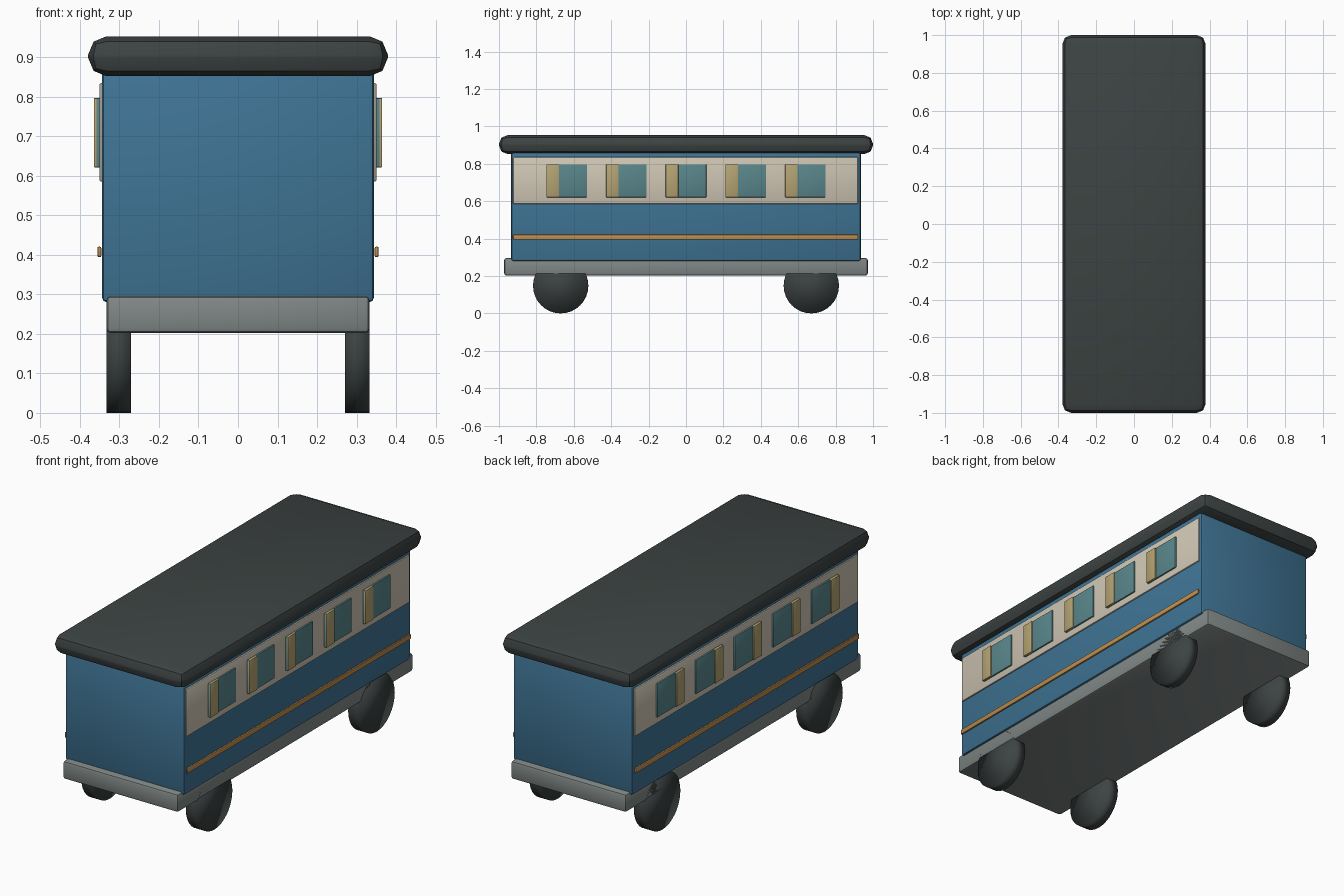
import bpy
import bmesh
import math
from mathutils import Matrix

if "Cube" in bpy.data.objects:
    bpy.data.objects.remove(bpy.data.objects["Cube"])


def material(name, rgb):
    m = bpy.data.materials.new(name)
    m.diffuse_color = (*rgb, 1)
    m.use_nodes = True
    m.node_tree.nodes["Principled BSDF"].inputs["Base Color"].default_value = m.diffuse_color
    return m


BLUE = material("blue paint", (0.05, 0.175, 0.30))
CREAM = material("cream paint", (0.63, 0.57, 0.46))
GREY = material("chassis grey", (0.215, 0.245, 0.238))
DARK = material("dark charcoal", (0.046, 0.056, 0.055))
GLASS = material("teal glass", (0.10, 0.24, 0.26))
CURTAIN = material("tan curtain", (0.46, 0.37, 0.17))
GOLD = material("gold trim", (0.52, 0.27, 0.075))


def finish(name, bm, mat):
    mesh = bpy.data.meshes.new(name)
    bm.to_mesh(mesh)
    bm.free()
    mesh.materials.append(mat)
    ob = bpy.data.objects.new(name, mesh)
    bpy.context.collection.objects.link(ob)
    bpy.ops.object.select_all(action='DESELECT')
    ob.select_set(True)
    bpy.context.view_layer.objects.active = ob
    return ob


def box(name, lo, hi, mat, bevel, segments=2):
    """Bevelled box between two opposite corners."""
    bm = bmesh.new()
    bmesh.ops.create_cube(bm, size=1)
    for v in bm.verts:
        v.co = [l + (c + 0.5) * (h - l) for c, l, h in zip(v.co, lo, hi)]
    bmesh.ops.bevel(bm, geom=bm.edges[:], offset=bevel, segments=segments,
                    profile=0.5, affect='EDGES')
    ob = finish(name, bm, mat)
    bpy.ops.object.shade_smooth_by_angle(angle=math.radians(30))
    return ob


def side_box(name, side, x, y, z, mat, bevel):
    """Box given by ranges on the +x side, mirrored when side is -1."""
    x0, x1 = sorted((side * x[0], side * x[1]))
    return box(name, (x0, y[0], z[0]), (x1, y[1], z[1]), mat, bevel)


def wheel(name, x, y):
    bm = bmesh.new()
    bmesh.ops.create_cone(bm, cap_ends=True, segments=32, radius1=0.148,
                          radius2=0.148, depth=0.062)
    bm.transform(Matrix.Translation((x, y, 0.148)) @ Matrix.Rotation(math.pi / 2, 4, 'Y'))
    finish(name, bm, DARK)
    bpy.ops.object.shade_smooth()


# Main shell: chassis, body and overhanging roof
box("chassis", (-0.333, -0.972, 0.202), (0.333, 0.972, 0.296), GREY, 0.012)
box("body", (-0.344, -0.935, 0.28), (0.344, 0.935, 0.87), BLUE, 0.012)
box("roof", (-0.379, -1.0, 0.852), (0.379, 1.0, 0.953), DARK, 0.046)

for side, label in ((1, "right"), (-1, "left")):
    # Cream window band and gold stripe
    side_box(f"window_band_{label}", side, (0.334, 0.351), (-0.924, 0.92),
             (0.585, 0.835), CREAM, 0.006)
    side_box(f"trim_stripe_{label}", side, (0.346, 0.356), (-0.924, 0.92),
             (0.394, 0.421), GOLD, 0.004)
    # Five windows, each with a curtain towards the front
    for i in range(5):
        y = (i - 2) * 0.319
        side_box(f"window_{label}_{i + 1}", side, (0.344, 0.359), (y - 0.109, y + 0.109),
                 (0.621, 0.797), GLASS, 0.003)
        side_box(f"curtain_{label}_{i + 1}", side, (0.35, 0.365), (y - 0.108, y - 0.041),
                 (0.621, 0.797), CURTAIN, 0.003)
    # Wheels
    for y, end in ((-0.67, "front"), (0.67, "back")):
        wheel(f"wheel_{end}_{label}", side * 0.302, y)
